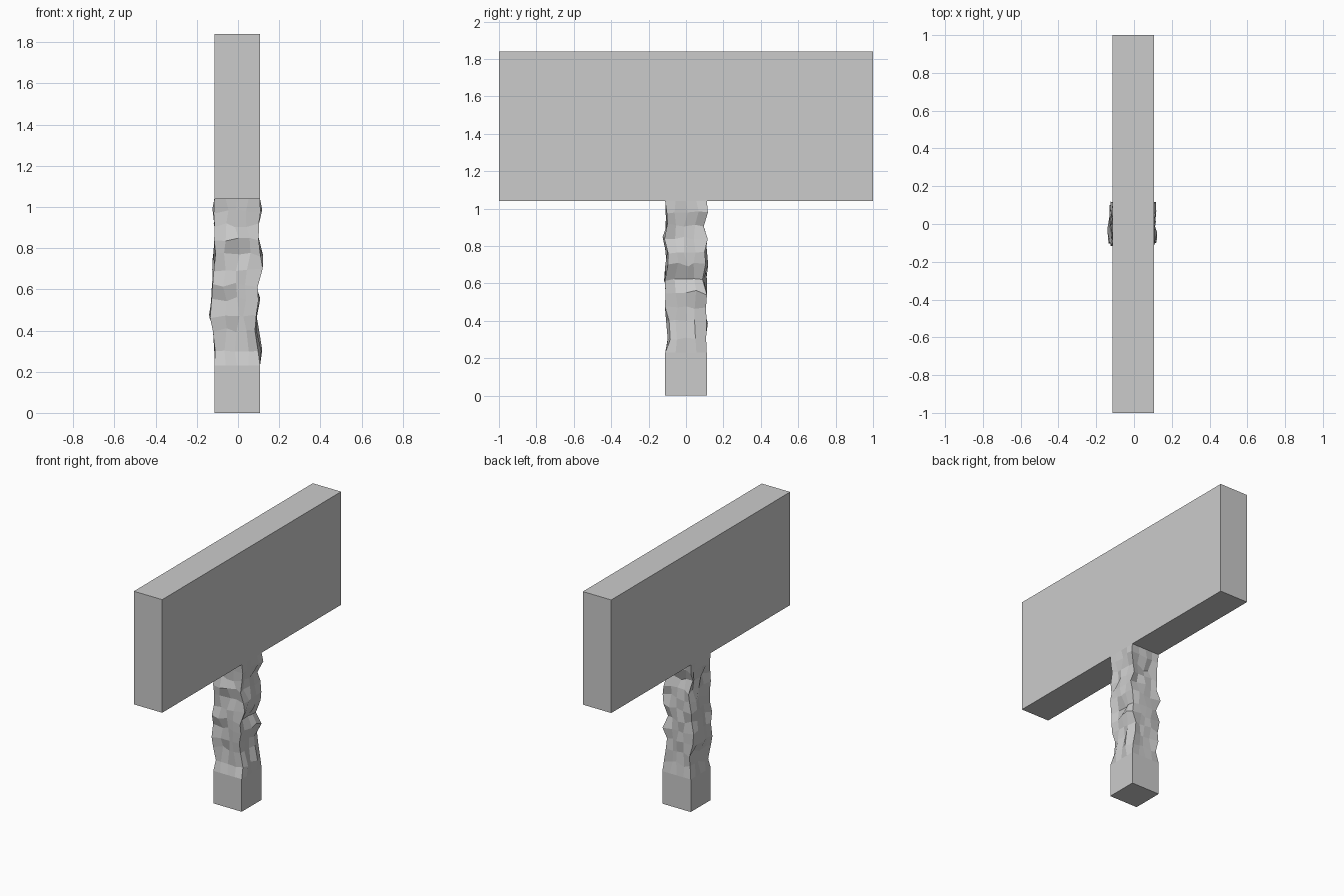
import bpy, bmesh, random
from mathutils import Vector

if "Cube" in bpy.data.objects:
    bpy.data.objects.remove(bpy.data.objects["Cube"])

random.seed(7)
CX, R = -0.004, 0.111      # handle centre and half width
COLS = 4                   # facets across each side


def make_object(name, bm):
    bmesh.ops.recalc_face_normals(bm, faces=bm.faces)
    mesh = bpy.data.meshes.new(name)
    bm.to_mesh(mesh)
    bm.free()
    obj = bpy.data.objects.new(name, mesh)
    bpy.context.collection.objects.link(obj)
    return obj


# Long rectangular hammer head
bm = bmesh.new()
bmesh.ops.create_cube(bm, size=1)
for v in bm.verts:
    v.co = Vector((CX + v.co.x * 2 * R, v.co.y * 2, 1.44 + v.co.z * 0.8))
make_object("hammer_head", bm)

# Handle outline per row: z, left, right, front, back (outermost reach)
ROWS = [
    (0.31, .117, .124, .100, .112), (0.40, .118, .110, .112, .120),
    (0.47, .138, .098, .113, .120), (0.55, .128, .112, .114, .119),
    (0.625, .126, .100, .120, .114), (0.70, .122, .130, .112, .122),
    (0.77, .122, .130, .112, .112), (0.84, .112, .112, .125, .121),
    (0.91, .114, .112, .114, .100), (0.98, .126, .128, .112, .118),
]


def ring(bm, z, left=R, right=R, front=R, back=R, rough=0.0):
    corners = [(-1, -1), (1, -1), (1, 1), (-1, 1)]
    verts = []
    for k in range(4):
        a, b = Vector(corners[k]), Vector(corners[(k + 1) % 4])
        for i in range(COLS):
            p = a.lerp(b, i / COLS)
            reach_x = left if p.x < 0 else right
            reach_y = front if p.y < 0 else back
            # full reach at the sides, randomly chipped inwards
            x = p.x * (reach_x - random.random() * rough)
            y = p.y * (reach_y - random.random() * rough)
            if i:                              # slide along the side
                if k % 2 == 0:
                    x += random.uniform(-1, 1) * rough * 0.5
                else:
                    y += random.uniform(-1, 1) * rough * 0.5
            dz = random.uniform(-1, 1) * rough * 0.5
            verts.append(bm.verts.new((CX + x, y, z + dz)))
    return verts


# Square foot continuing into a rough, chiselled grip
bm = bmesh.new()
rings = [ring(bm, 0), ring(bm, 0.23)]
rings += [ring(bm, *row, rough=0.026) for row in ROWS]
rings.append(ring(bm, 1.04))
n = COLS * 4
for lo, hi in zip(rings, rings[1:]):
    for i in range(n):
        j = (i + 1) % n
        bm.faces.new((lo[i], lo[j], hi[j], hi[i]))
bm.faces.new(rings[0][::-1])
make_object("rough_handle", bm)
